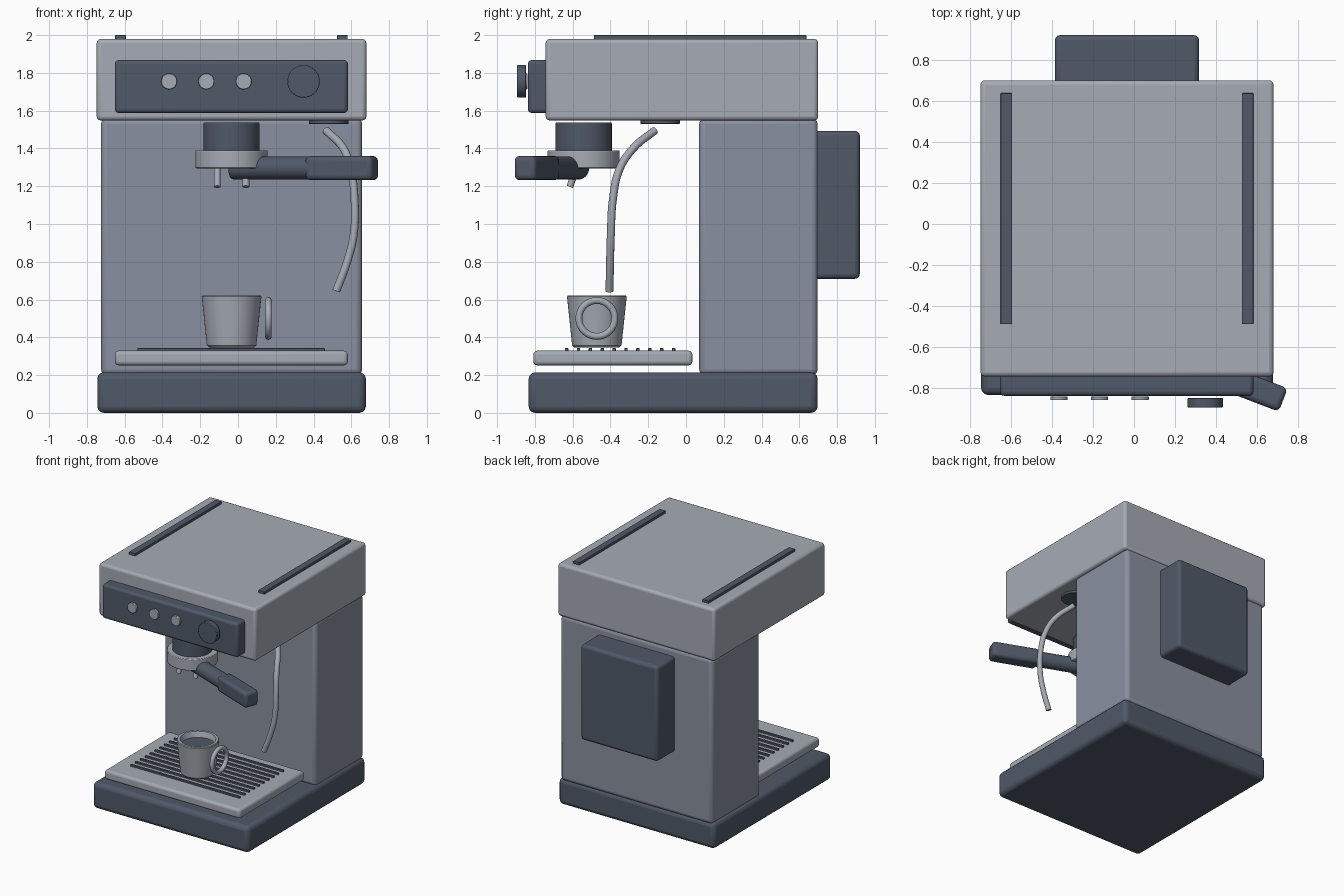
import bpy, bmesh, math
from mathutils import Vector, Matrix

if "Cube" in bpy.data.objects:
    bpy.data.objects.remove(bpy.data.objects["Cube"])

CX = -0.034  # centre line of the machine body


def material(name, rgb):
    m = bpy.data.materials.new(name)
    m.diffuse_color = (*rgb, 1)
    m.use_nodes = True
    m.node_tree.nodes["Principled BSDF"].inputs["Base Color"].default_value = m.diffuse_color
    return m


DARK = material("dark_plastic", (0.08, 0.10, 0.14))
MID = material("mid_grey", (0.25, 0.28, 0.35))
LIGHT = material("light_metal", (0.38, 0.41, 0.46))


def add(name, bm, mat, bevel=0, segments=3):
    bmesh.ops.recalc_face_normals(bm, faces=bm.faces[:])
    mesh = bpy.data.meshes.new(name)
    bm.to_mesh(mesh)
    bm.free()
    ob = bpy.data.objects.new(name, mesh)
    bpy.context.collection.objects.link(ob)
    mesh.materials.append(mat)
    if bevel:
        mod = ob.modifiers.new("bevel", 'BEVEL')
        mod.width, mod.segments = bevel, segments
        mod.limit_method, mod.angle_limit = 'ANGLE', math.radians(40)
    bpy.ops.object.select_all(action='DESELECT')
    ob.select_set(True)
    bpy.context.view_layer.objects.active = ob
    bpy.ops.object.shade_smooth_by_angle(angle=math.radians(35))
    return ob


def box(name, x, y, z, mat, bevel=0, turn=0):
    lo, hi = Vector((x[0], y[0], z[0])), Vector((x[1], y[1], z[1]))
    bm = bmesh.new()
    bmesh.ops.create_cube(bm, size=1)
    m = (Matrix.Translation((lo + hi) / 2) @ Matrix.Rotation(turn, 4, 'Z')
         @ Matrix.Diagonal((*(hi - lo), 1)))
    bm.transform(m)
    return add(name, bm, mat, bevel)


def rod(name, a, b, r, mat, bevel=0, sides=40):
    a, b = Vector(a), Vector(b)
    bm = bmesh.new()
    bmesh.ops.create_cone(bm, cap_ends=True, segments=sides, radius1=r,
                          radius2=r, depth=(b - a).length)
    turn = (b - a).to_track_quat('Z', 'Y').to_matrix().to_4x4()
    bm.transform(Matrix.Translation((a + b) / 2) @ turn)
    return add(name, bm, mat, bevel, 2)


def lathe(name, profile, centre, mat, sides=48):
    bm = bmesh.new()
    vs = [bm.verts.new((r, 0, z)) for r, z in profile]
    es = [bm.edges.new(p) for p in zip(vs, vs[1:])]
    bmesh.ops.spin(bm, geom=vs + es, axis=(0, 0, 1), cent=(0, 0, 0),
                   angle=math.tau, steps=sides)
    bmesh.ops.remove_doubles(bm, verts=bm.verts[:], dist=1e-5)
    bm.transform(Matrix.Translation(centre))
    return add(name, bm, mat)


# Main body
box("base", (-0.745, 0.677), (-0.833, 0.697), (0, 0.215), DARK, 0.035)
box("column", (-0.725, 0.657), (0.07, 0.697), (0.20, 1.56), MID, 0.03)
box("top_housing", (-0.748, 0.68), (-0.743, 0.70), (1.548, 1.98), LIGHT, 0.022)
box("water_tank", (-0.385, 0.317), (0.67, 0.92), (0.71, 1.493), DARK, 0.025)

# Cup rails on top
for side, x in (("left", -0.622), ("right", 0.553)):
    box("top_rail_" + side, (x - 0.028, x + 0.028), (-0.488, 0.637),
        (1.97, 2.0), DARK, 0.003)

# Control panel, buttons and knob
box("control_panel", (-0.652, 0.582), (-0.837, -0.72), (1.588, 1.868), DARK, 0.02)
for i, x in enumerate((-0.365, -0.168, 0.03)):
    rod(f"button_{i + 1}", (x, -0.84, 1.755), (x, -0.858, 1.755), 0.042, LIGHT, 0.003)
rod("control_knob", (0.347, -0.847, 1.755), (0.347, -0.894, 1.755), 0.086, DARK, 0.004)

# Drip tray with slats
box("drip_tray", (-0.652, 0.582), (-0.808, 0.034), (0.252, 0.329), LIGHT, 0.02)
for i in range(10):
    y = -0.632 + i * 0.0629
    box(f"tray_slat_{i + 1}", (-0.532, 0.46), (y - 0.009, y + 0.009),
        (0.322, 0.343), DARK, 0.003)

# Brewing group with spouts
GY = -0.542
rod("group_head", (CX, GY, 1.37), (CX, GY, 1.537), 0.149, DARK, 0.005, 48)
rod("filter_collar", (CX, GY, 1.295), (CX, GY, 1.39), 0.191, LIGHT, 0.005, 48)
for side, x in (("left", CX - 0.076), ("right", CX + 0.076)):
    rod("spout_" + side, (x, -0.575, 1.31), (x, -0.615, 1.197), 0.018, LIGHT, 0, 20)

# Handle pointing forward and to the right
A = math.radians(-21)
d = Vector((math.cos(A), math.sin(A), 0))
start = Vector((CX, -0.565, 1.297))
rod("handle_bar", start, start + d * 0.55, 0.061, DARK, 0.012)
c = start + d * 0.625
box("handle_grip", (c.x - 0.19, c.x + 0.19), (c.y - 0.061, c.y + 0.061),
    (1.232, 1.36), DARK, 0.025, A)

# Steam wand
rod("wand_mount", (0.48, -0.137, 1.53), (0.48, -0.137, 1.56), 0.105, DARK, 0.003)
path = [(0.466, -0.165, 1.495), (0.558, -0.28, 1.40), (0.597, -0.352, 1.29),
        (0.617, -0.387, 1.13), (0.612, -0.398, 0.94), (0.578, -0.402, 0.80),
        (0.52, -0.405, 0.645)]
cu = bpy.data.curves.new("steam_wand", 'CURVE')
cu.dimensions = '3D'
cu.bevel_depth, cu.bevel_resolution, cu.use_fill_caps = 0.021, 4, True
sp = cu.splines.new('BEZIER')
sp.bezier_points.add(len(path) - 1)
for p, co in zip(sp.bezier_points, path):
    p.co = co
    p.handle_left_type = p.handle_right_type = 'AUTO'
sp.resolution_u = 8
cu.materials.append(LIGHT)
bpy.context.collection.objects.link(bpy.data.objects.new("steam_wand", cu))

# Cup, coffee and cup handle
CUP = (CX, -0.472, 0)
lathe("cup", [(0, 0.345), (0.118, 0.345), (0.131, 0.358), (0.158, 0.615),
              (0.154, 0.622), (0.134, 0.622), (0.13, 0.615), (0.108, 0.38),
              (0, 0.38)], CUP, LIGHT)
rod("coffee", (CX, -0.472, 0.55), (CX, -0.472, 0.575), 0.127, DARK)
bpy.ops.mesh.primitive_torus_add(location=(0.161, -0.472, 0.50),
                                 rotation=(0, math.pi / 2, 0), major_radius=0.095,
                                 minor_radius=0.018, major_segments=40, minor_segments=14)
ring = bpy.context.object
ring.name = "cup_handle"
ring.data.materials.append(LIGHT)
bpy.ops.object.shade_smooth_by_angle()
